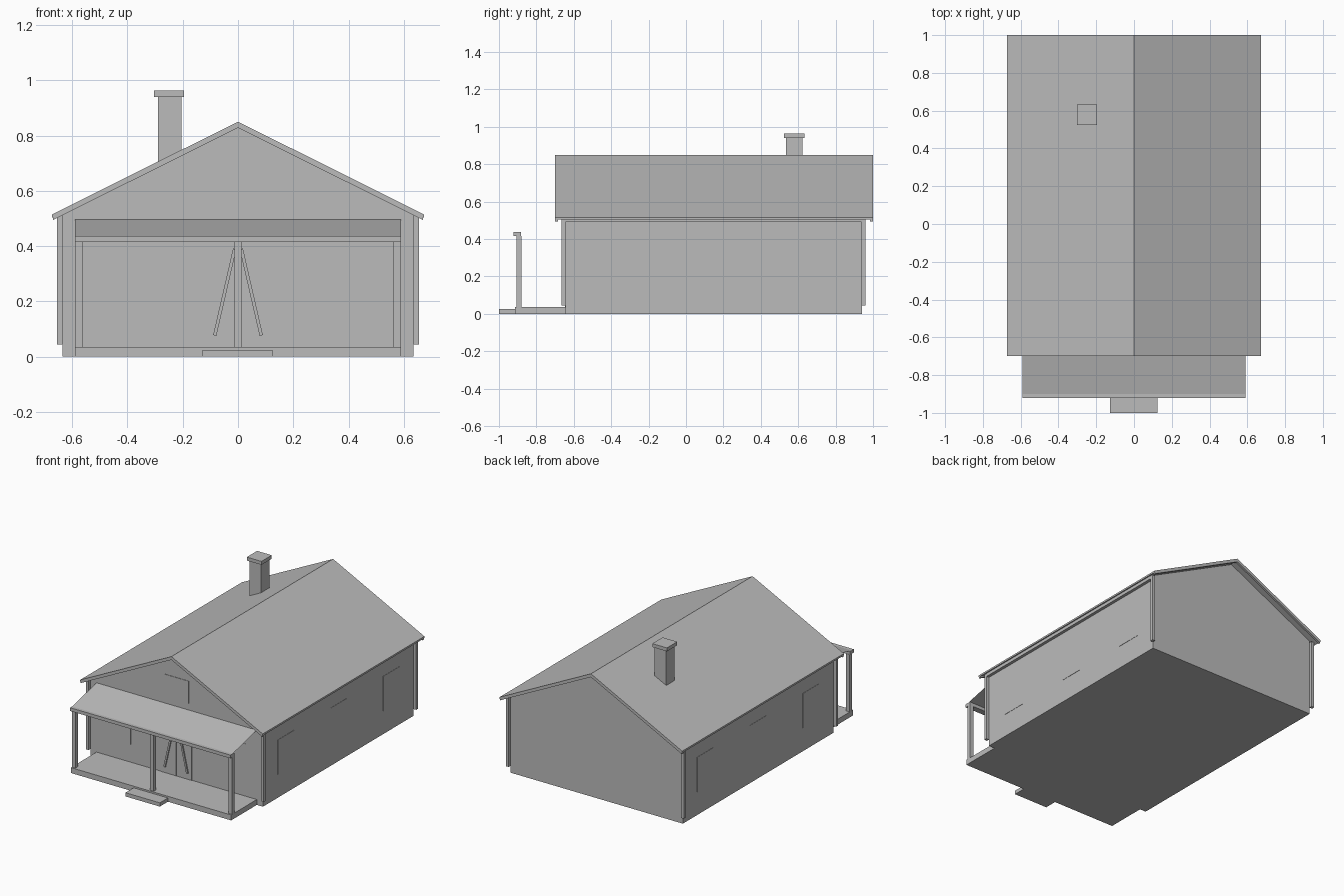
import bpy
import bmesh
from math import atan2
from mathutils import Matrix, Vector

if "Cube" in bpy.data.objects:
    bpy.data.objects.remove(bpy.data.objects["Cube"])

# One plain grey for the whole house
grey = bpy.data.materials.new("plain_grey")
grey.use_nodes = True
colour = (0.5, 0.5, 0.5, 1)
grey.diffuse_color = colour
grey.node_tree.nodes["Principled BSDF"].inputs["Base Color"].default_value = colour


def finish(name, bm):
    bmesh.ops.recalc_face_normals(bm, faces=bm.faces)
    mesh = bpy.data.meshes.new(name)
    bm.to_mesh(mesh)
    bm.free()
    mesh.materials.append(grey)
    obj = bpy.data.objects.new(name, mesh)
    bpy.context.collection.objects.link(obj)
    return obj


def box(name, x, y, z):
    """Box between (low, high) pairs on each axis."""
    size = [b - a for a, b in (x, y, z)]
    mid = Vector([(a + b) / 2 for a, b in (x, y, z)])
    bm = bmesh.new()
    bmesh.ops.create_cube(bm, size=1,
                          matrix=Matrix.Translation(mid) @ Matrix.Diagonal((*size, 1)))
    return finish(name, bm)


def prism(name, outline, y0, y1):
    """Extrude an x-z outline along y."""
    bm = bmesh.new()
    face = bm.faces.new([bm.verts.new((x, y0, z)) for x, z in outline])
    new = bmesh.ops.extrude_face_region(bm, geom=[face])["geom"]
    bmesh.ops.translate(bm, vec=(0, y1 - y0, 0),
                        verts=[v for v in new if isinstance(v, bmesh.types.BMVert)])
    return finish(name, bm)


def chevron(name, top, half, drop, depth, y0, y1):
    """Bent gable band: ridge height, half width, eave drop, vertical depth."""
    prism(name, [(-half, top - drop), (0, top), (half, top - drop),
                 (half, top - drop - depth), (0, top - depth),
                 (-half, top - drop - depth)], y0, y1)


HALF, FRONT, BACK = 0.635, -0.645, 0.94

# House body with gables
prism("house_body", [(-HALF, 0), (HALF, 0), (HALF, 0.52), (0, 0.835), (-HALF, 0.52)],
      FRONT, BACK)

# Roof and the barge boards under its ends
chevron("roof", 0.85, 0.672, 0.335, 0.012, -0.7, 1.0)
for name, y in (("front_barge_board", -0.7), ("back_barge_board", 0.985)):
    chevron(name, 0.848, 0.67, 0.334, 0.02, y, y + 0.015)

# Corner posts, wall plates and side windows
for side, s in (("left", 1), ("right", -1)):
    trim = sorted((s * 0.634, s * 0.655))
    for end, y in (("front", FRONT - 0.02), ("back", BACK - 0.002)):
        box(f"{side}_{end}_corner_post", trim, (y, y + 0.021), (0.045, 0.51))
    box(f"{side}_wall_plate", trim, (FRONT, BACK), (0.49, 0.512))
    pane = sorted((s * 0.63, s * 0.637))
    for i, y in enumerate((-0.405, 0.15, 0.705)):
        box(f"{side}_window_{i + 1}", pane, (y - 0.086, y + 0.086), (0.155, 0.385))

# Front windows and double door
skin = (FRONT - 0.003, FRONT + 0.003)
box("gable_window", (-0.09, 0.09), skin, (0.54, 0.69))
for side, s in (("left", 1), ("right", -1)):
    box(f"{side}_front_window", sorted((s * 0.337, s * 0.511)), skin, (0.155, 0.385))
    box(f"{side}_door", sorted((s * 0.001, s * 0.113)), skin, (0.035, 0.415))
    # Slanted brace on each door leaf
    top, bottom = Vector((s * 0.012, 0, 0.39)), Vector((s * 0.084, 0, 0.077))
    run = top - bottom
    brace = box(f"{side}_door_brace", (-0.006, 0.006), (-0.006, 0.006),
                (-run.length / 2, run.length / 2))
    brace.location = (top + bottom) / 2 + Vector((0, FRONT - 0.006, 0))
    brace.rotation_euler.y = atan2(run.x, run.z)

# Porch deck, step, posts and beam
box("porch_deck", (-0.59, 0.59), (-0.915, FRONT), (0, 0.036))
box("porch_step", (-0.128, 0.125), (-1.0, -0.91), (0, 0.025))
for name, x in (("left", 0.576), ("middle", 0), ("right", -0.576)):
    box(f"{name}_porch_post", (x - 0.013, x + 0.013), (-0.905, -0.88), (0.036, 0.416))
box("porch_beam", (-0.59, 0.59), (-0.922, -0.882), (0.415, 0.437))

# Porch roof is a single sloping sheet
bm = bmesh.new()
bm.faces.new([bm.verts.new(p) for p in ((-0.59, -0.9, 0.437), (0.59, -0.9, 0.437),
                                        (0.59, FRONT, 0.497), (-0.59, FRONT, 0.497))])
sheet = finish("porch_roof", bm)
if sheet.data.polygons[0].normal.z < 0:
    sheet.data.flip_normals()

# Chimney
box("chimney_stack", (-0.29, -0.205), (0.535, 0.622), (0.66, 0.942))
box("chimney_cap", (-0.303, -0.195), (0.525, 0.633), (0.94, 0.963))
